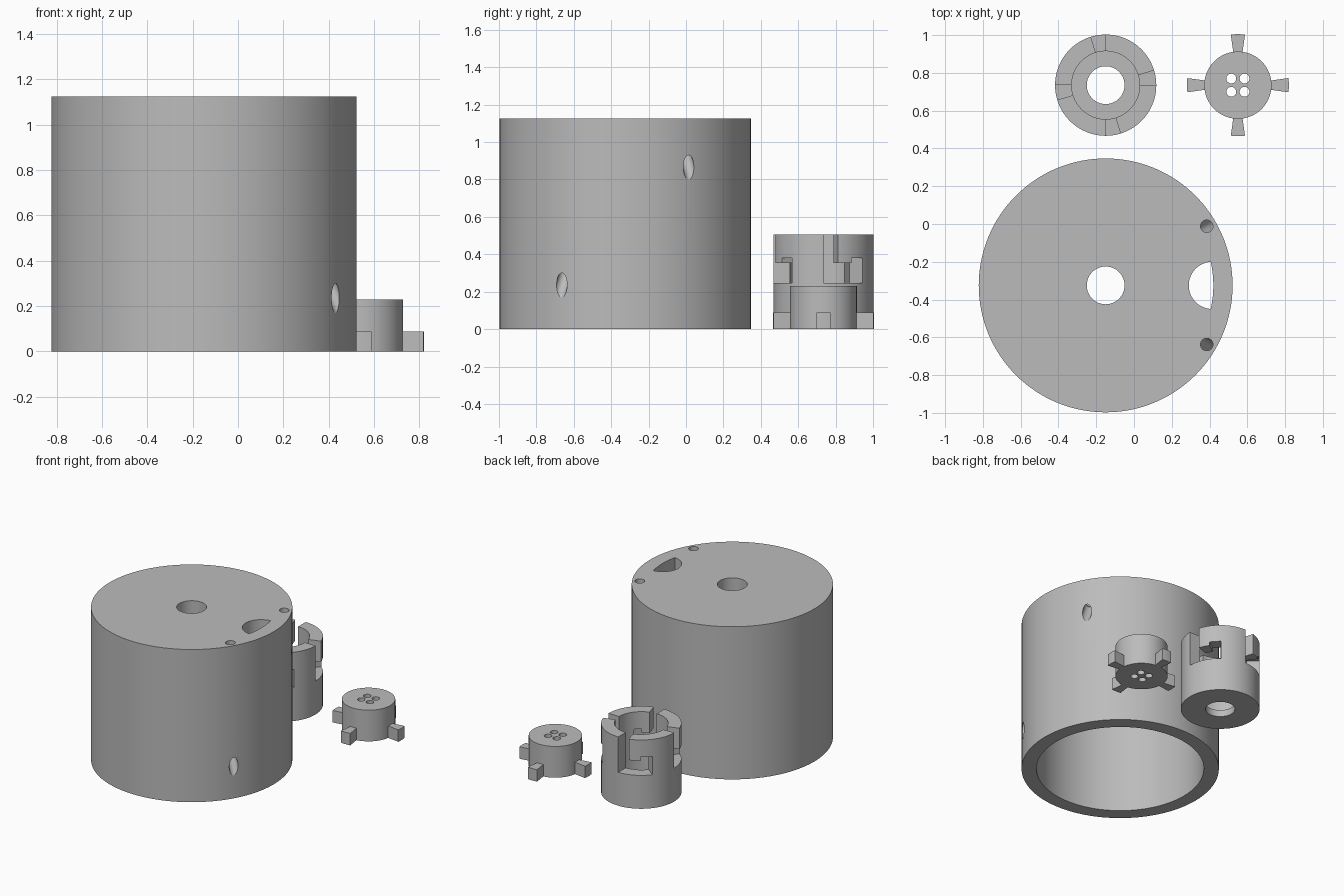
import bpy, bmesh
from math import cos, sin, radians
from mathutils import Matrix, Vector

if "Cube" in bpy.data.objects:
    bpy.data.objects.remove(bpy.data.objects["Cube"], do_unlink=True)

grey = bpy.data.materials.new("plain_grey")
grey.use_nodes = True
colour = (0.5, 0.5, 0.5, 1)
grey.diffuse_color = colour
grey.node_tree.nodes["Principled BSDF"].inputs["Base Color"].default_value = colour


def make_object(name, bm):
    bmesh.ops.recalc_face_normals(bm, faces=bm.faces)
    mesh = bpy.data.meshes.new(name)
    bm.to_mesh(mesh)
    bm.free()
    mesh.materials.append(grey)
    obj = bpy.data.objects.new(name, mesh)
    bpy.context.collection.objects.link(obj)
    return obj


def rod(name, start, end, radius, segments=96):
    """Solid cylinder between two points."""
    start, end = Vector(start), Vector(end)
    axis = end - start
    turn = axis.to_track_quat("Z", "Y").to_matrix().to_4x4()
    bm = bmesh.new()
    bmesh.ops.create_cone(bm, cap_ends=True, segments=segments, radius1=radius,
                          radius2=radius, depth=axis.length,
                          matrix=Matrix.Translation((start + end) / 2) @ turn)
    return make_object(name, bm)


def upright(name, centre, radius, z0, z1, segments=96):
    x, y = centre
    return rod(name, (x, y, z0), (x, y, z1), radius, segments)


def sector(name, centre, r0, r1, a0, a1, z0, z1, steps=8):
    """Block bounded by two arcs and two radial sides."""
    angles = [radians(a0 + (a1 - a0) * i / steps) for i in range(steps + 1)]
    outline = [(r1, a) for a in angles] + [(r0, a) for a in reversed(angles)]
    bm = bmesh.new()
    face = bm.faces.new([bm.verts.new((centre[0] + r * cos(a), centre[1] + r * sin(a), z0))
                         for r, a in outline])
    grown = bmesh.ops.extrude_face_region(bm, geom=[face])["geom"]
    bmesh.ops.translate(bm, vec=(0, 0, z1 - z0),
                        verts=[v for v in grown if isinstance(v, bmesh.types.BMVert)])
    return make_object(name, bm)


def combine(target, tool, operation="DIFFERENCE"):
    """Apply a boolean and discard the tool."""
    mod = target.modifiers.new("cut", "BOOLEAN")
    mod.operation, mod.solver, mod.object = operation, "EXACT", tool
    bpy.context.view_layer.objects.active = target
    bpy.ops.object.modifier_apply(modifier=mod.name)
    bpy.data.objects.remove(tool, do_unlink=True)


# Large drum, open underneath
DRUM = (-0.15, -0.325)
TOP, WALL_IN = 1.125, 0.57
drum = upright("drum_housing", DRUM, 0.672, 0, TOP, 128)
combine(drum, upright("cavity", DRUM, WALL_IN, -0.1, TOP - 0.1, 128))
combine(drum, upright("axle_hole", DRUM, 0.1, TOP - 0.3, TOP + 0.1, 64))

# Half-moon opening, bounded by the inside of the wall
moon = upright("half_moon", (0.415, DRUM[1]), 0.125, TOP - 0.2, TOP + 0.1, 64)
combine(moon, upright("moon_limit", DRUM, WALL_IN, TOP - 0.4, TOP + 0.2, 128), "INTERSECT")
combine(drum, moon)

# Channels run down inside the wall, then slant out through its side
for side, bend in ((1, 0.955), (-1, 0.325)):
    out = Vector((0.535, side * 0.313, 0))
    mid = Vector((DRUM[0], DRUM[1], bend)) + out
    slant = out.normalized() * 0.5 - Vector((0, 0, 0.866))
    channel = rod("channel", mid, (mid.x, mid.y, TOP + 0.1), 0.033, 32)
    combine(channel, rod("exit", mid - slant * 0.02, mid + slant * 0.35, 0.0325, 32), "UNION")
    combine(drum, channel)

# Socket ring with four hooked locking slots
SOCKET = (-0.15, 0.735)
socket = upright("locking_socket", SOCKET, 0.268, 0, 0.507)
combine(socket, upright("bore", SOCKET, 0.18, 0.05, 0.6))
combine(socket, upright("floor_hole", SOCKET, 0.1, -0.1, 0.2, 64))
for turn in range(0, 360, 90):
    for a0, a1, z1 in ((0, 17, 0.6), (8, 51, 0.353), (34, 51, 0.38)):
        combine(socket, sector("slot", SOCKET, 0.14, 0.32, turn + a0, turn + a1, 0.246, z1))

# Plug with four flared lugs and four small holes
PLUG = (0.55, 0.735)
plug = upright("locking_plug", PLUG, 0.178, 0, 0.23)
for turn in range(0, 360, 90):
    combine(plug, sector("lug", PLUG, 0.15, 0.27, turn - 8, turn + 8, 0, 0.088), "UNION")
for sx in (-1, 1):
    for sy in (-1, 1):
        centre = (PLUG[0] + sx * 0.035, PLUG[1] + sy * 0.035)
        combine(plug, upright("pin_hole", centre, 0.026, -0.1, 0.4, 32))

# Smooth round walls, crisp edges
for obj in (drum, socket, plug):
    bpy.ops.object.select_all(action="DESELECT")
    obj.select_set(True)
    bpy.context.view_layer.objects.active = obj
    bpy.ops.object.shade_smooth_by_angle(angle=radians(30))
